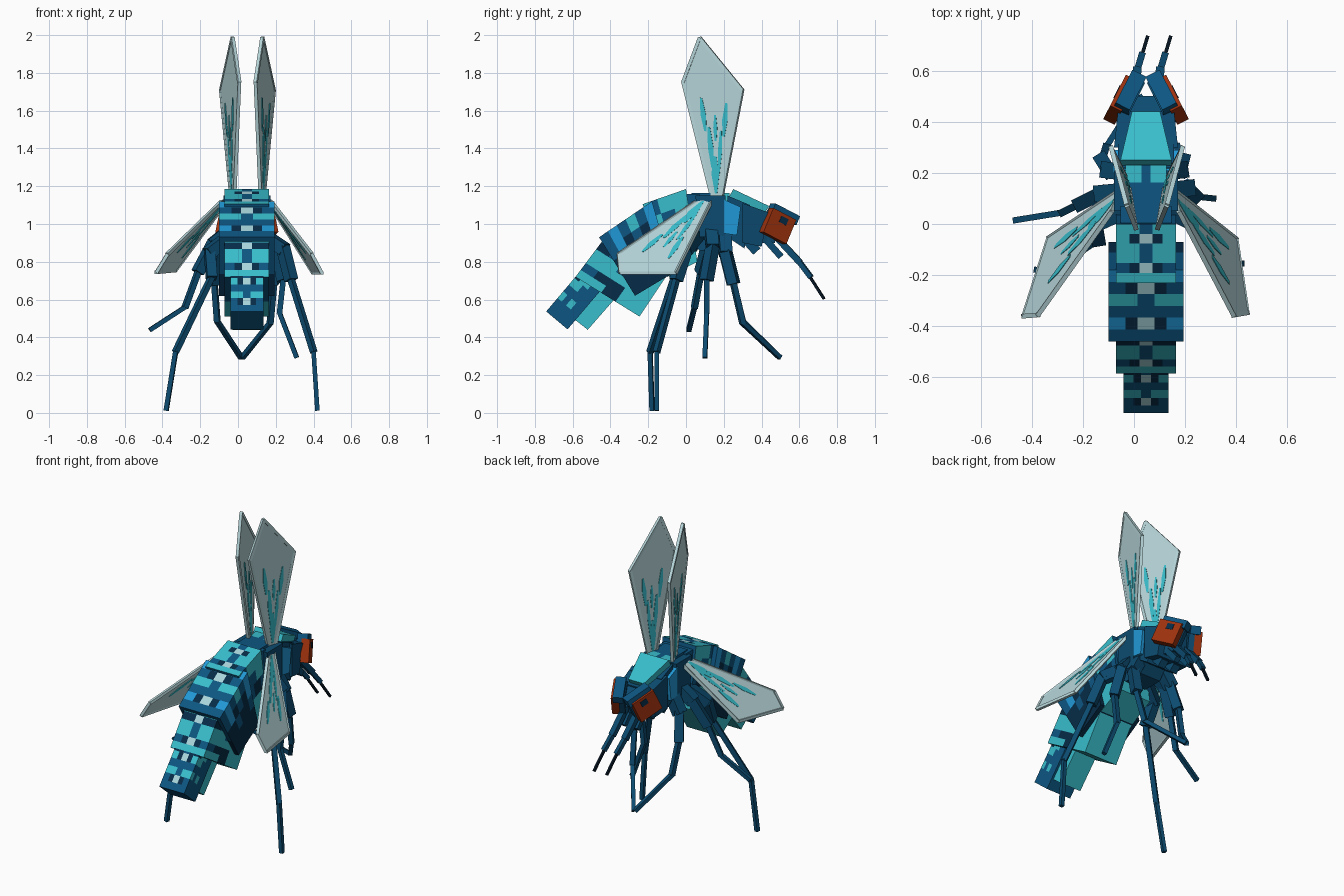
import bpy, bmesh
from math import radians
from mathutils import Matrix, Vector

cube = bpy.data.objects.get("Cube")
if cube:
    bpy.data.objects.remove(cube)

CX = 0.047  # body axis
PALETTE = {"navy": (6, 44, 72), "deep_blue": (13, 86, 130), "bright_blue": (32, 152, 214),
           "teal": (56, 190, 204), "pale_spot": (170, 214, 220), "wing_grey": (182, 213, 217),
           "eye_red": (158, 50, 14), "black_blue": (5, 22, 36), "leg_blue": (12, 75, 112)}
NAMES = list(PALETTE)
MATS = []
for name, rgb in PALETTE.items():
    mat = bpy.data.materials.new(name)
    mat.use_nodes = True
    col = [((c / 255 + 0.055) / 1.055) ** 2.4 for c in rgb] + [1]
    mat.diffuse_color = col
    mat.node_tree.nodes["Principled BSDF"].inputs["Base Color"].default_value = col
    MATS.append(mat)


def finish(name, bm, color=None):
    bmesh.ops.recalc_face_normals(bm, faces=bm.faces)
    mesh = bpy.data.meshes.new(name)
    for mat in MATS:
        mesh.materials.append(mat)
    if color:
        for f in bm.faces:
            f.material_index = NAMES.index(color)
    bm.to_mesh(mesh)
    bm.free()
    obj = bpy.data.objects.new(name, mesh)
    bpy.context.collection.objects.link(obj)
    return obj


def block(name, quad, half, color=None, rule=None):
    """Box from a side profile: top start, top end, bottom end, bottom start as (y, z)."""
    bm = bmesh.new()
    bmesh.ops.create_cube(bm, size=2)
    if rule:
        thirds = (-2 / 3, -1 / 3, 0, 1 / 3, 2 / 3)
        for axis, cuts in enumerate(((-.55, -.22, .22, .55), thirds, (-.6, -.25, .2, .6))):
            normal = Vector((axis == 0, axis == 1, axis == 2))
            for c in cuts:
                bmesh.ops.bisect_plane(bm, geom=bm.verts[:] + bm.edges[:] + bm.faces[:],
                                       plane_co=normal * c, plane_no=normal)
        bm.normal_update()
        for f in bm.faces:
            f.material_index = NAMES.index(rule(f.calc_center_median(), f.normal))
    q = [Vector(p) for p in quad]
    for v in bm.verts:
        u, t = (v.co.y + 1) / 2, (1 - v.co.z) / 2
        p = q[0].lerp(q[1], u).lerp(q[3].lerp(q[2], u), t)
        v.co = (CX + v.co.x * (half[0] + (half[1] - half[0]) * u), p.x, p.y)
    return finish(name, bm, color)


def chain(name, points, widths, color):
    """Square rods joined end to end."""
    bm = bmesh.new()
    for a, b, w in zip(points, points[1:], widths):
        a, b = Vector(a), Vector(b)
        d = b - a
        mat = (Matrix.Translation((a + b) / 2) @ d.to_track_quat('Z', 'Y').to_matrix().to_4x4()
               @ Matrix.Diagonal((w, w, d.length + w * .3, 1)))
        bmesh.ops.create_cube(bm, size=1, matrix=mat)
    return finish(name, bm, color)


def plate(name, points, normal, thick, color):
    """Flat panel with thickness to both sides."""
    bm = bmesh.new()
    face = bm.faces.new([bm.verts.new(p) for p in points])
    n = normal * thick
    bmesh.ops.translate(bm, verts=bm.verts, vec=-n / 2)
    out = bmesh.ops.extrude_face_region(bm, geom=[face])
    bmesh.ops.translate(bm, vec=n, verts=[g for g in out["geom"] if isinstance(g, bmesh.types.BMVert)])
    return finish(name, bm, color)


def obox(name, mat, offset, size, color):
    bm = bmesh.new()
    bmesh.ops.create_cube(bm, size=1, matrix=mat @ Matrix.Translation(offset) @ Matrix.Diagonal((*size, 1)))
    return finish(name, bm, color)


CODE = {"N": "navy", "D": "deep_blue", "B": "bright_blue", "T": "teal"}


def banded(back, flank_high, flank_low, low):
    """Letter per band along the body; pale spots sit on the dark middle of the back."""
    def rule(c, n):
        band = min(5, int((c.y + 1) * 3))
        if n.z < -.5:
            return CODE[low]
        if abs(n.y) > .5:
            return "deep_blue" if c.z > -.25 else CODE[low]
        if n.z > .5 and band in (1, 4) and abs(c.x) < .55:
            return "pale_spot" if abs(c.x) < .22 else "navy"
        if n.z > .5 and band in (0, 2, 3) and abs(c.x) < .22:
            return "deep_blue"
        if c.z > .6:
            return CODE[back[band]]
        if c.z > .2:
            return CODE[flank_high[band]]
        return CODE[flank_low[band]] if c.z > -.25 else CODE[low]
    return rule


# Abdomen, front to tail
block("abdomen_front", [(0, 1.185), (-.23, 1.105), (-.1, .72), (.06, .8)], (.118, .118),
      rule=banded("TTTTDT", "TTDDTT", "DNNDTD", "T"))
block("abdomen_middle", [(-.18, 1.12), (-.46, .93), (-.27, .62), (-.07, .74)], (.147, .147),
      rule=banded("BDTDBD", "BNDNBD", "DNNDNN", "N"))
block("abdomen_rear", [(-.42, .94), (-.585, .72), (-.246, .51), (-.1, .73)], (.118, .118),
      rule=banded("TNTTDT", "TDTTNT", "NNDTNN", "T"))
block("abdomen_tail", [(-.56, .75), (-.74, .537), (-.627, .442), (-.45, .65)], (.088, .088),
      rule=banded("NTDTDD", "TTDDDD", "TDDTDD", "D"))
block("tail_underside", [(-.5, .68), (-.635, .53), (-.52, .44), (-.38, .6)], (.075, .075), "teal")

# Thorax and neck
block("thorax_back", [(-.03, 1.16), (.07, 1.16), (.09, .93), (.02, .85)], (.1, .1), "deep_blue")
block("thorax", [(.05, 1.15), (.21, 1.15), (.2, .93), (.07, .93)], (.125, .125), "leg_blue")
block("thorax_saddle", [(.03, 1.165), (.23, 1.165), (.23, 1.1), (.03, 1.1)], (.08, .08),
      rule=lambda c, n: "teal" if c.y > .3 and abs(c.x) > .22 else "deep_blue")
block("shoulder_band", [(.2, 1.13), (.29, 1.09), (.27, .94), (.2, .95)], (.13, .13), "bright_blue")
block("shoulder", [(.22, 1.15), (.34, 1.1), (.31, .87), (.22, .93)], (.11, .11), "leg_blue")
block("neck", [(.3, 1.11), (.44, 1.06), (.4, .88), (.3, .9)], (.125, .11), "leg_blue")
block("neck_plate", [(.25, 1.185), (.44, 1.095), (.4, 1.03), (.21, 1.11)], (.1, .055), "teal")
block("head", [(.4, 1.07), (.5, 1.02), (.47, .9), (.38, .9)], (.075, .05), "leg_blue")
block("belly_keel", [(.0, .95), (.27, .95), (.2, .86), (.07, .86)], (.075, .075), "leg_blue")

# Eyes, caps and antennae
for side, label in ((1, "left"), (-1, "right")):
    m = (Matrix.Translation((CX + side * .082, .492, 1.0))
         @ Matrix.Rotation(radians(27 * side), 4, 'Z') @ Matrix.Rotation(radians(-25), 4, 'X'))
    obox(label + "_eye", m, (side * .014, -.008, -.015), (.05, .15, .14), "eye_red")
    obox(label + "_eye_pupil", m, (side * .039, .0, .02), (.006, .045, .035), "navy")
    obox(label + "_eye_cap", m, (-side * .006, .005, .06), (.062, .16, .05), "deep_blue")
    obox(label + "_cheek", m, (-side * .025, 0, -.01), (.035, .15, .12), "leg_blue")
    x = CX + side * .045
    chain(label + "_antenna", [(x, .47, .94), (x + .01, .6, .8), (x + .028, .66, .72)],
          (.034, .026), "leg_blue")
    chain(label + "_antenna_tip", [(x + .026, .65, .73), (x + .05, .73, .605)], (.014,), "black_blue")
    chain(label + "_mouthpart", [(x, .29, .95), (x, .37, .86)], (.05,), "leg_blue")
    chain(label + "_jaw", [(x, .42, .92), (x, .5, .83)], (.035,), "leg_blue")

# Legs: hip, thigh end, knee, foot
LEGS = {
    "right_rear": [(-.02, .06, .95), (-.15, .0, .85), (-.14, -.06, .72), (-.33, -.19, .325), (-.38, -.18, .015)],
    "left_rear": [(.12, .06, .95), (.24, .0, .87), (.28, -.05, .71), (.4, -.155, .325), (.42, -.155, .015)],
    "right_middle": [(-.03, .13, .98), (-.13, .12, .9), (-.21, .08, .75), (-.28, .045, .56), (-.465, .015, .44)],
    "left_middle": [(.12, .13, .98), (.21, .14, .88), (.24, .11, .71), (.22, .11, .53), (.31, .1, .295)],
    "right_front": [(-.02, .2, .98), (-.1, .21, .85), (-.125, .25, .69), (-.11, .3, .485), (.015, .495, .295)],
    "left_front": [(.11, .2, .98), (.18, .21, .85), (.19, .25, .69), (.17, .3, .475), (.025, .495, .295)],
}
for name, pts in LEGS.items():
    chain(name + "_leg", pts, (.065, .054, .029, .024), "leg_blue")

# Wings as root front, front corner, tip, back corner, root back
LOWER = {
    "right": [(-.07, .14, 1.14), (-.31, -.06, .74), (-.45, -.355, .755), (-.36, -.36, .83), (-.09, .05, 1.12)],
    "left": [(.165, .14, 1.14), (.38, -.06, .73), (.46, -.345, .75), (.37, -.36, .83), (.185, .05, 1.12)],
}
UPPER = [(-.03, .19, 1.15), (-.095, .295, 1.71), (-.025, .075, 1.985), (.005, -.015, 1.75), (-.02, .135, 1.15)]
wings = {"lower_" + k: v for k, v in LOWER.items()}
wings["upper_right"] = UPPER
wings["upper_left"] = [(.1 - x, y, z) for x, y, z in UPPER]
# Streaks: start, end, position across, half width
STREAKS = ((.02, .36, .5, .2), (.2, .6, .32, .07), (.25, .62, .62, .09),
           (.55, .86, .24, .06), (.5, .74, .46, .05), (.58, .88, .72, .06))
for name, pts in wings.items():
    p = [Vector(c) for c in pts]
    centre = sum(p, Vector()) / len(p)
    normal = sum((a.cross(b) for a, b in zip(p, p[1:] + p[:1])), Vector()).normalized()
    p = [c - normal * (c - centre).dot(normal) for c in p]
    plate(name + "_wing", p, normal, .014, "wing_grey")
    chain(name + "_wing_rim", p, (.018,) * 4, "wing_grey")

    # Painted streaks fanning out from the root
    def at(s, t):
        return p[0].lerp(p[1], s).lerp(p[4].lerp(p[3], s), t)
    for i, (s0, s1, t, w) in enumerate(STREAKS):
        mid = (s0 + s1) / 2
        streak = [at(s0, t - w / 2), at(mid, t - w), at(s1, t - w / 3),
                  at(s1, t + w / 3), at(mid, t + w), at(s0, t + w / 2)]
        plate(f"{name}_wing_streak_{i + 1}", streak, normal, .018 + .0004 * i, "teal")
